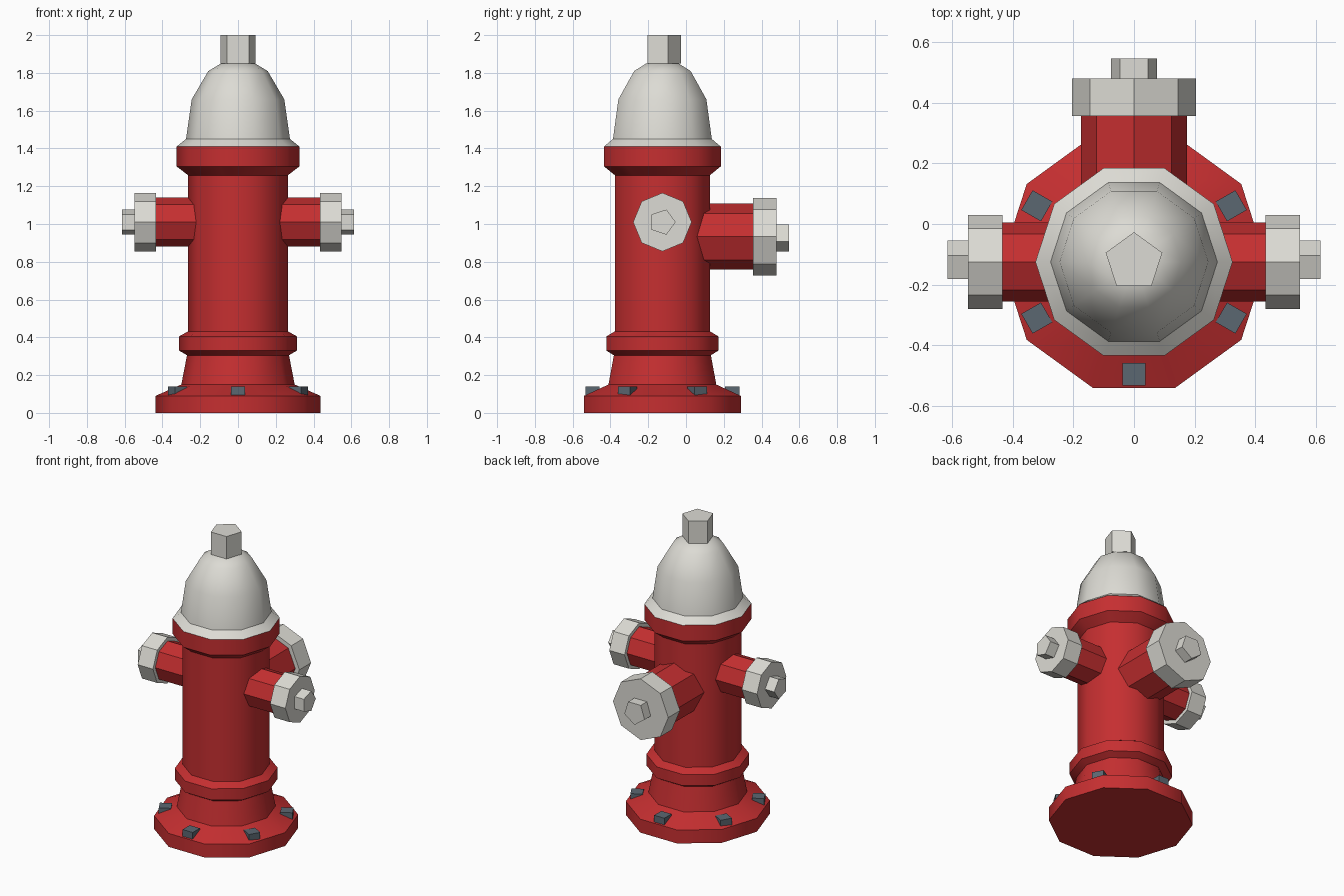
import bpy, bmesh, math
from mathutils import Vector, Matrix

if "Cube" in bpy.data.objects:
    bpy.data.objects.remove(bpy.data.objects["Cube"])

CY = -0.125                      # body axis in y
X, Y, Z = Vector((1, 0, 0)), Vector((0, 1, 0)), Vector((0, 0, 1))


def material(name, rgb):
    m = bpy.data.materials.new(name)
    m.diffuse_color = (*rgb, 1)
    m.use_nodes = True
    m.node_tree.nodes["Principled BSDF"].inputs["Base Color"].default_value = m.diffuse_color
    return m


RED = material("hydrant red", (0.56, 0.028, 0.03))
WHITE = material("off white", (0.72, 0.71, 0.66))
STEEL = material("dark steel", (0.105, 0.135, 0.165))


def finish(name, bm, mat):
    me = bpy.data.meshes.new(name)
    bm.to_mesh(me)
    bm.free()
    me.materials.append(mat)
    me.polygons.foreach_set("use_smooth", [True] * len(me.polygons))
    me.set_sharp_from_angle(angle=math.radians(40))
    ob = bpy.data.objects.new(name, me)
    bpy.context.collection.objects.link(ob)
    return ob


def lathe(name, profile, sides, mat, origin, axis=Z, corner=X, caps=(True, True)):
    """Sweep (radius, height) points round an axis; one corner points along 'corner'."""
    bm = bmesh.new()
    other = axis.cross(corner)
    rings = []
    for r, h in profile:
        ring = []
        for i in range(sides):
            a = 2 * math.pi * i / sides
            ring.append(bm.verts.new(origin + axis * h + r * (math.cos(a) * corner + math.sin(a) * other)))
        rings.append(ring)
    for lo, hi in zip(rings, rings[1:]):
        for i in range(sides):
            j = (i + 1) % sides
            bm.faces.new((lo[i], lo[j], hi[j], hi[i]))
    if caps[0]:
        bm.faces.new(rings[0][::-1])
    if caps[1]:
        bm.faces.new(rings[-1])
    return finish(name, bm, mat)


# Main body: base flange, foot, ring, barrel and collar
centre = Vector((0, CY, 0))
lathe("body", [(0.437, 0), (0.437, 0.09), (0.30, 0.15), (0.27, 0.305), (0.312, 0.33),
               (0.312, 0.405), (0.264, 0.432), (0.264, 1.258), (0.325, 1.305), (0.325, 1.41)],
      10, RED, centre, caps=(True, False))

# Bonnet with its sloped rim, and the top nut
lathe("bonnet", [(0.325, 1.41), (0.275, 1.45), (0.245, 1.66), (0.157, 1.81), (0.09, 1.85)],
      10, WHITE, centre, caps=(False, True))
lathe("top_nut", [(0.098, 1.85), (0.098, 2.0)], 5, WHITE, centre, corner=Y)


def outlet(name, origin, axis, corner, nut_corner, pipe_r, cap_r, nut_r, start, joint, cap_end, nut_end):
    lathe(name + "_pipe", [(pipe_r, start), (pipe_r, joint)], 8, RED, origin, axis, corner)
    lathe(name + "_cap", [(cap_r, joint), (cap_r, cap_end)], 8, WHITE, origin, axis, corner)
    lathe(name + "_nut", [(nut_r, cap_end), (nut_r, nut_end)], 5, WHITE, origin, axis, nut_corner)


# Two side outlets and the large rear outlet
for side, s in (("right", 1), ("left", -1)):
    outlet(side + "_outlet", Vector((0, CY, 1.01)), X * s, Z, Y,
           0.13, 0.155, 0.07, 0.18, 0.434, 0.547, 0.615)
outlet("rear_outlet", Vector((0, 0, 0.933)), Y, Z, -Z,
       0.175, 0.205, 0.079, 0.04, 0.356, 0.48, 0.545)

# Six flange bolts
for k in range(6):
    a = math.radians(30 + 60 * k)
    bm = bmesh.new()
    place = (Matrix.Translation((0.37 * math.cos(a), CY + 0.37 * math.sin(a), 0.115))
             @ Matrix.Rotation(a, 4, 'Z') @ Matrix.Diagonal((0.075, 0.075, 0.048, 1)))
    bmesh.ops.create_cube(bm, size=1, matrix=place)
    finish(f"flange_bolt_{k + 1}", bm, STEEL)
